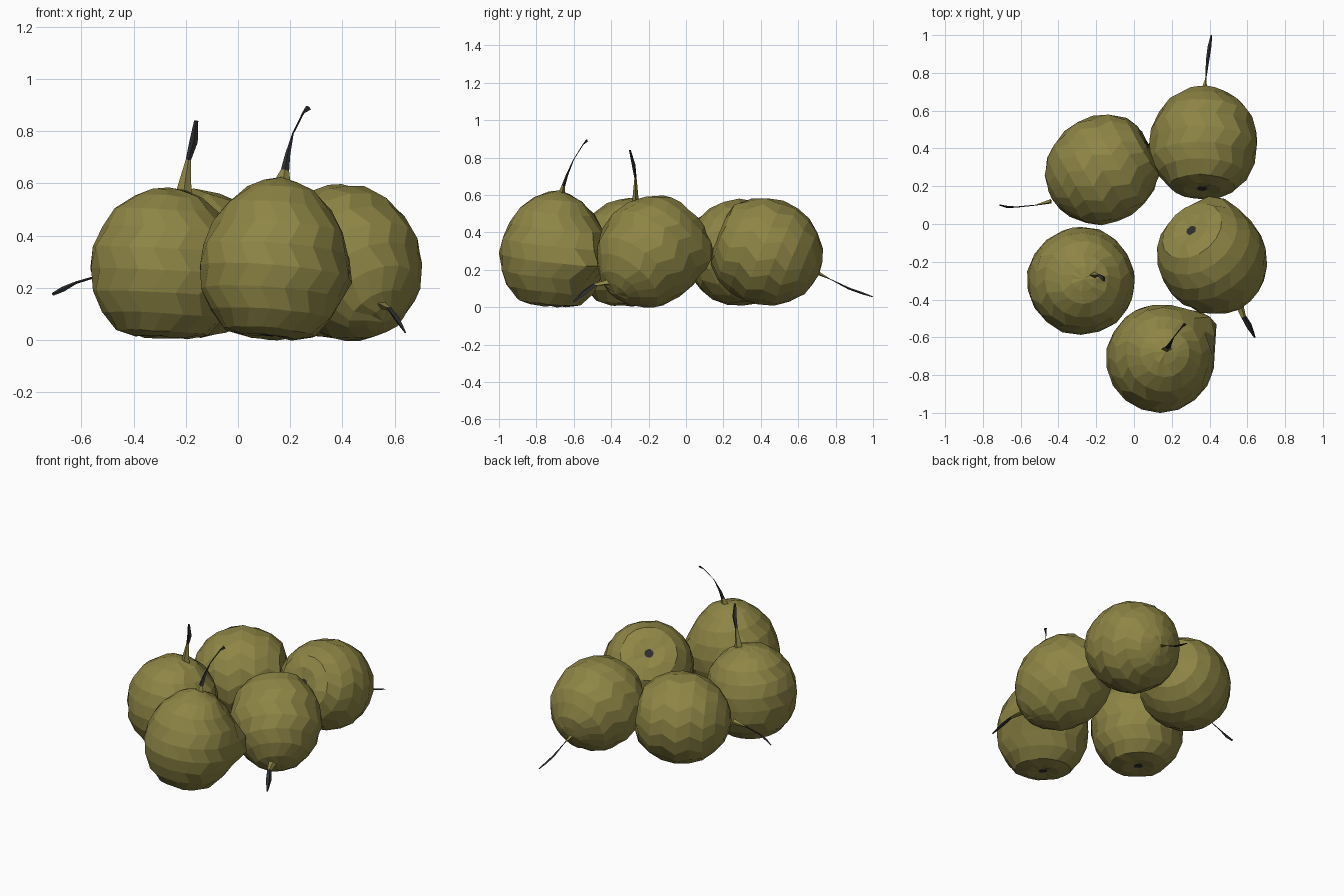
import bpy
import bmesh
import random
from math import cos, sin, tau
from mathutils import Vector

random.seed(4)
cube = bpy.data.objects.get("Cube")
if cube:
    bpy.data.objects.remove(cube)


def make_material(name, rgb):
    mat = bpy.data.materials.new(name)
    mat.use_nodes = True
    mat.diffuse_color = (*rgb, 1)
    mat.node_tree.nodes["Principled BSDF"].inputs["Base Color"].default_value = (*rgb, 1)
    return mat


OLIVE = make_material("olive skin", (0.27, 0.235, 0.06))
DARK = make_material("dry dark brown", (0.028, 0.026, 0.03))
SIDES = 18

# Fruit outline from blossom end to stem end: radius, height about the middle
OUTLINE = [(0.028, -0.272), (0.10, -0.28), (0.175, -0.262), (0.235, -0.195),
           (0.272, -0.115), (0.287, -0.03), (0.28, 0.055), (0.252, 0.135),
           (0.202, 0.205), (0.13, 0.26), (0.065, 0.284)]


def finish(bm, name):
    bmesh.ops.recalc_face_normals(bm, faces=bm.faces)
    mesh = bpy.data.meshes.new(name)
    bm.to_mesh(mesh)
    bm.free()
    mesh.materials.append(OLIVE)
    mesh.materials.append(DARK)
    bpy.context.collection.objects.link(bpy.data.objects.new(name, mesh))


def bridge(bm, a, b, material=0):
    for i in range(len(a)):
        j = (i + 1) % len(a)
        bm.faces.new((a[i], a[j], b[j], b[i])).material_index = material


def make_fruit(name, center, axis, peak, bulge, push):
    """Faceted lathe along the stem axis, slightly uneven, with one soft bulge."""
    turn = Vector((0, 0, 1)).rotation_difference(Vector(axis).normalized())
    bulge = Vector(bulge).normalized()
    bm = bmesh.new()
    rings = []
    for n, (radius, height) in enumerate(OUTLINE):
        # The shoulder rises towards the stem on pointed fruits
        height += peak * max(0, height / 0.284) ** 2
        ring = []
        for i in range(SIDES):
            angle = tau * (i + 0.5 * (n % 2)) / SIDES
            p = turn @ Vector((radius * cos(angle), radius * sin(angle), height))
            p *= random.uniform(0.985, 1.012)
            p += bulge * push * max(0, p.normalized().dot(bulge)) ** 16
            ring.append(bm.verts.new(p + Vector(center)))
        rings.append(ring)
    for a, b in zip(rings, rings[1:]):
        bridge(bm, a, b)
    # Dark blossom scar and the closed stem end
    bm.faces.new(rings[0]).material_index = 1
    tip = bm.verts.new(Vector(center) + turn @ Vector((0, 0, 0.295 + peak * 1.2)))
    for i in range(SIDES):
        bm.faces.new((rings[-1][i], rings[-1][(i + 1) % SIDES], tip))
    finish(bm, name)


def make_stem(name, points):
    """Four-sided withered stem; its first section is a skin-coloured neck."""
    bm = bmesh.new()
    centers = [Vector(p[:3]) for p in points]
    rings = []
    for n, c in enumerate(centers):
        along = centers[min(n + 1, len(centers) - 1)] - centers[max(n - 1, 0)]
        turn = Vector((0, 0, 1)).rotation_difference(along.normalized())
        radius = points[n][3]
        rings.append([bm.verts.new(c + turn @ Vector((radius * cos(tau * i / 4),
                                                      radius * sin(tau * i / 4) * 0.6, 0)))
                      for i in range(4)])
    for n in range(len(rings) - 1):
        bridge(bm, rings[n], rings[n + 1], min(n, 1))
    bm.faces.new(rings[0])
    bm.faces.new(rings[-1]).material_index = 1
    finish(bm, name)


# name, centre, stem direction, peak height, bulge direction, bulge size
FRUITS = [
    ("front_right_fruit", (-0.28, -0.3, 0.29), (0.05, 0.03, 1), 0, (1, -1, 0), 0.01),
    ("back_right_fruit", (-0.18, 0.28, 0.29), (-0.27, -0.16, -0.02), 0, (1, 0.7, 0), 0.02),
    ("back_left_fruit", (0.37, 0.44, 0.29), (0.01, 0.27, -0.11), 0, (-1, -0.2, 0), 0.01),
    ("front_left_fruit", (0.42, -0.19, 0.29), (0.15, -0.2, -0.24), 0.02, (0.1, 1, 0), 0.04),
    ("front_fruit", (0.14, -0.71, 0.29), (0.08, 0.1, 1), 0.035, (0.29, 0.22, -0.04), 0.08),
]
for fruit in FRUITS:
    make_fruit(*fruit)

# Each path point: x, y, z, radius
STEMS = {
    "front_right_stem": [(-0.21, -0.27, 0.55, 0.032), (-0.19, -0.27, 0.69, 0.01),
                         (-0.17, -0.28, 0.76, 0.016), (-0.16, -0.3, 0.84, 0.008)],
    "back_right_stem": [(-0.44, 0.12, 0.27, 0.02), (-0.52, 0.1, 0.25, 0.004),
                        (-0.62, 0.09, 0.22, 0.005), (-0.67, 0.09, 0.195, 0.01),
                        (-0.71, 0.1, 0.175, 0.006)],
    "back_left_stem": [(0.37, 0.69, 0.19, 0.02), (0.38, 0.77, 0.15, 0.003),
                       (0.39, 0.87, 0.1, 0.009), (0.4, 0.94, 0.075, 0.01),
                       (0.41, 1.0, 0.055, 0.004)],
    "front_left_stem": [(0.54, -0.38, 0.14, 0.03), (0.58, -0.49, 0.12, 0.014),
                        (0.61, -0.54, 0.08, 0.018), (0.64, -0.6, 0.03, 0.005)],
    "front_stem": [(0.165, -0.67, 0.58, 0.04), (0.18, -0.655, 0.65, 0.016),
                   (0.19, -0.635, 0.71, 0.01), (0.21, -0.6, 0.79, 0.003),
                   (0.25, -0.55, 0.87, 0.004), (0.27, -0.53, 0.89, 0.012)],
}
for stem_name, path in STEMS.items():
    make_stem(stem_name, path)
